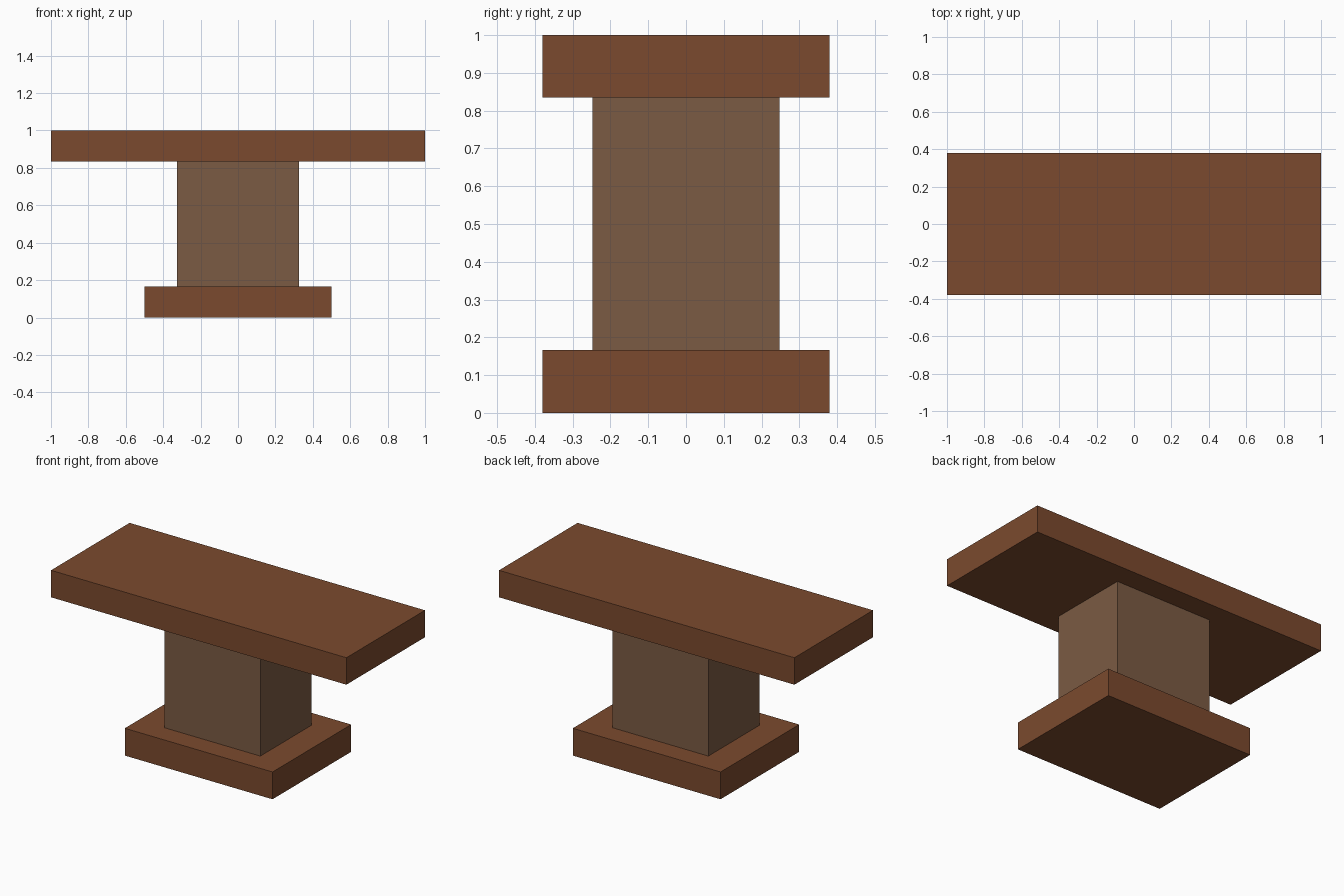
import bpy

if "Cube" in bpy.data.objects:
    bpy.data.objects.remove(bpy.data.objects["Cube"])


def linear(c):
    c /= 255
    return c / 12.92 if c <= 0.04045 else ((c + 0.055) / 1.055) ** 2.4


def material(name, rgb):
    m = bpy.data.materials.new(name)
    m.diffuse_color = (*[linear(c) for c in rgb], 1)
    m.use_nodes = True
    m.node_tree.nodes["Principled BSDF"].inputs["Base Color"].default_value = m.diffuse_color
    return m


def box(name, hx, hy, z0, z1, mat):
    bpy.ops.mesh.primitive_cube_add(size=2, location=(0, 0, (z0 + z1) / 2))
    ob = bpy.context.object
    ob.name = name
    ob.scale = (hx, hy, (z1 - z0) / 2)
    bpy.ops.object.transform_apply(location=False, rotation=False, scale=True)
    ob.data.materials.append(mat)
    return ob


red_brown = material("red_brown_wood", (123, 74, 46))
grey_brown = material("grey_brown_wood", (123, 91, 67))

# Foot slab, pedestal and long table top
box("base", 0.5, 0.38, 0, 0.167, red_brown)
box("pedestal", 0.325, 0.248, 0.167, 0.835, grey_brown)
box("table_top", 1.0, 0.38, 0.835, 1.0, red_brown)
